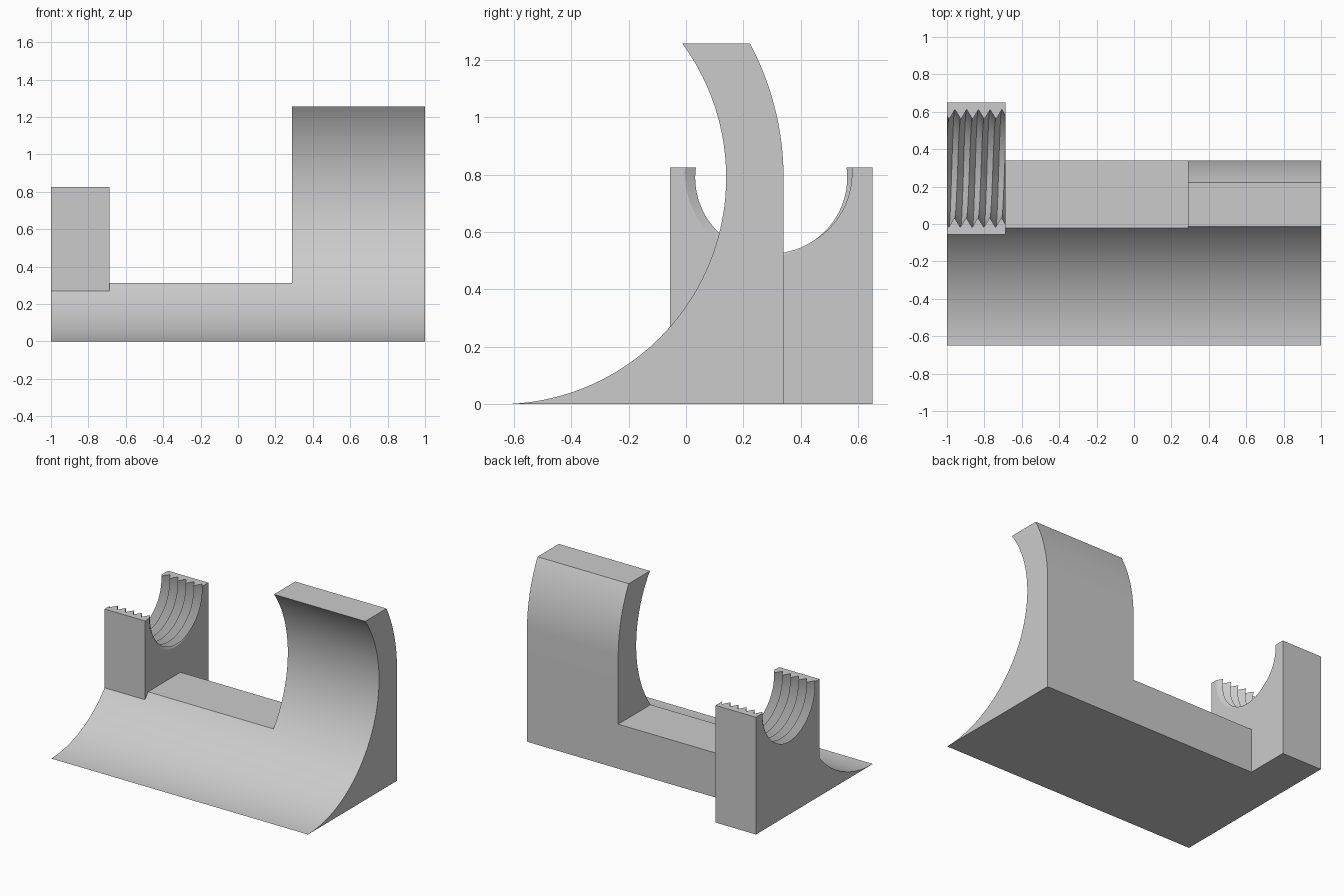
import bpy, bmesh
from math import sin, cos, pi, sqrt, asin

cube = bpy.data.objects.get("Cube")
if cube:
    bpy.data.objects.remove(cube, do_unlink=True)

grey = bpy.data.materials.new("plain_grey")
grey.use_nodes = True
tone = (0.6, 0.6, 0.6, 1)
grey.diffuse_color = tone
grey.node_tree.nodes["Principled BSDF"].inputs["Base Color"].default_value = tone


def make_object(name, bm):
    bmesh.ops.recalc_face_normals(bm, faces=bm.faces)
    mesh = bpy.data.meshes.new(name)
    bm.to_mesh(mesh)
    bm.free()
    mesh.materials.append(grey)
    obj = bpy.data.objects.new(name, mesh)
    bpy.context.collection.objects.link(obj)
    return obj


def extrude_profile(name, profile, x0, x1):
    """Sweep a closed (y, z) outline from x0 to x1."""
    bm = bmesh.new()
    face = bm.faces.new([bm.verts.new((x0, y, z)) for y, z in profile])
    new = bmesh.ops.extrude_face_region(bm, geom=[face])["geom"]
    verts = [v for v in new if isinstance(v, bmesh.types.BMVert)]
    bmesh.ops.translate(bm, verts=verts, vec=(x1 - x0, 0, 0))
    return make_object(name, bm)


def combine(target, other, operation):
    mod = target.modifiers.new(operation.lower(), "BOOLEAN")
    mod.object, mod.operation, mod.solver = other, operation, "EXACT"
    bpy.context.view_layer.objects.active = target
    bpy.ops.object.modifier_apply(modifier=mod.name)
    bpy.data.objects.remove(other, do_unlink=True)


# Concentric arcs of the curved support
CY, CZ, R_IN, R_OUT = -0.65, 0.79, 0.79, 0.99
TOP, BACK, LEDGE = 1.257, 0.34, 0.313


def arc(radius, a0, a1, steps):
    return [(CY + radius * cos(a0 + (a1 - a0) * i / steps),
             CZ + radius * sin(a0 + (a1 - a0) * i / steps))
            for i in range(steps + 1)]


# Tall curved support on the left
tall = arc(R_IN, -pi / 2, asin((TOP - CZ) / R_IN), 64)
tall += arc(R_OUT, asin((TOP - CZ) / R_OUT), 0, 24) + [(BACK, 0)]
body = extrude_profile("curved_bracket", tall, 0.29, 1)

# Low base running along the rest of the length
low = arc(R_IN, -pi / 2, asin((LEDGE - CZ) / R_IN), 40)
low += [(BACK, LEDGE), (BACK, 0)]
base = extrude_profile("low_base", low, -1, 0.29)

# Upright block that carries the half-open threaded bore
block = extrude_profile("threaded_block",
                        [(-0.055, 0), (0.65, 0), (0.65, 0.825), (-0.055, 0.825)],
                        -1, -0.686)

# Helical thread cutter with its seam at the open top
HY, HZ, R_MIN, R_MAX, PITCH = 0.297, 0.79, 0.265, 0.317, 0.0627
N, K = 96, 18
bm = bmesh.new()
grid = []
for i in range(N):
    a = pi / 2 + 2 * pi * i / N
    column = []
    for k in range(K + 1):
        x = -1.225 + PITCH * (i / N + k / 2)
        r = R_MAX if k % 2 else R_MIN
        column.append(bm.verts.new((x, HY + r * cos(a), HZ + r * sin(a))))
    grid.append(column)
for i in range(N):
    shift = 0 if i < N - 1 else 2
    nxt = grid[(i + 1) % N]
    for k in range(K - shift):
        bm.faces.new((grid[i][k], grid[i][k + 1],
                      nxt[k + 1 + shift], nxt[k + shift]))
loops = ([c[0] for c in grid] + [grid[0][2], grid[0][1]],
         [grid[0][K]] + [c[K] for c in grid[1:]] + [grid[-1][K - 1], grid[-1][K - 2]])
for loop, x in zip(loops, (-1.3, -0.55)):
    centre = bm.verts.new((x, HY, HZ))
    for p, q in zip(loop, loop[1:] + loop[:1]):
        bm.faces.new((p, q, centre))
cutter = make_object("thread_cutter", bm)
cutter.hide_render = True

combine(block, cutter, "DIFFERENCE")
combine(body, base, "UNION")
combine(body, block, "UNION")

# Smooth curves with crisp corners
bpy.ops.object.select_all(action="DESELECT")
body.select_set(True)
bpy.context.view_layer.objects.active = body
bpy.ops.object.shade_smooth_by_angle(angle=0.5)
